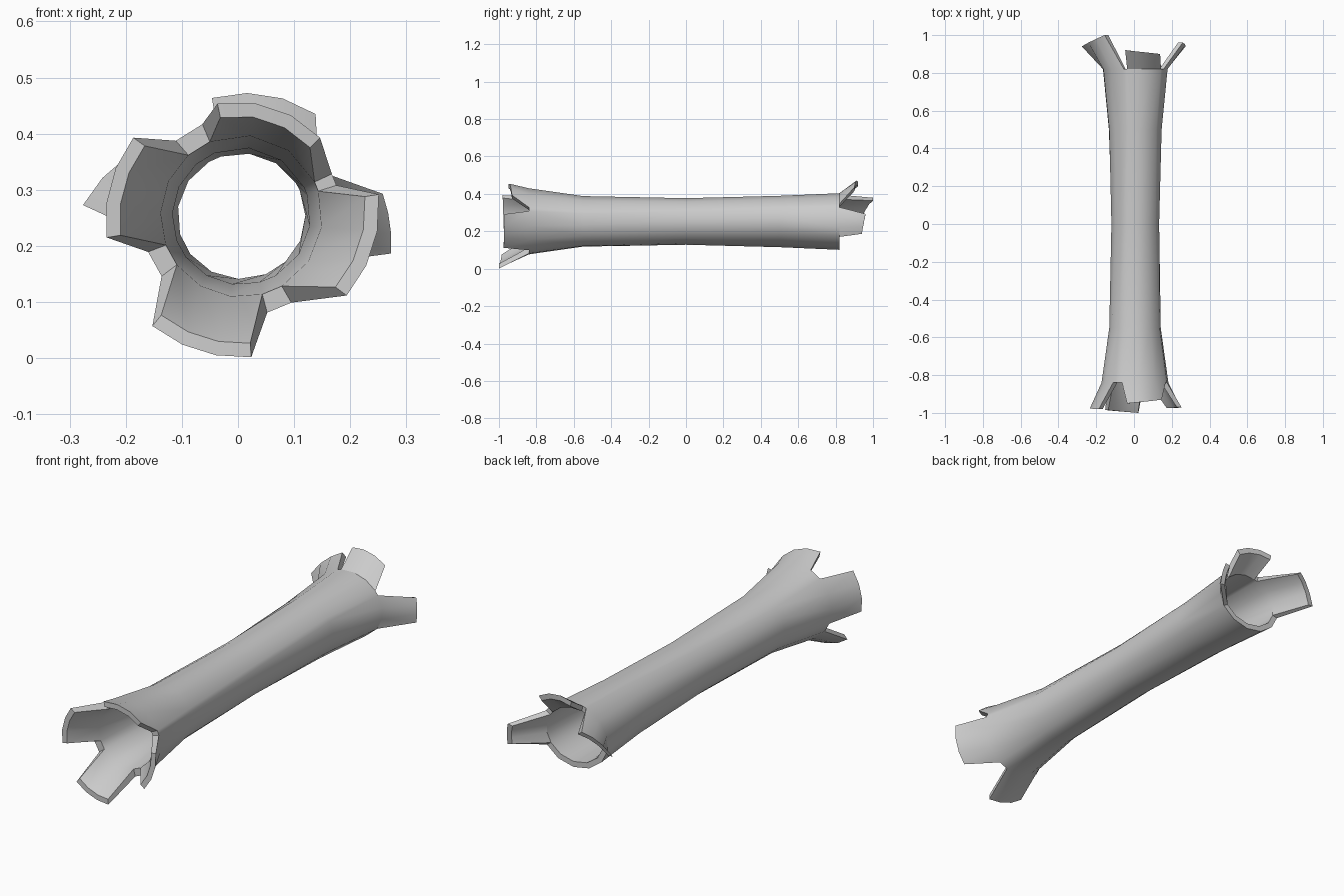
import bpy, bmesh, math

if "Cube" in bpy.data.objects:
    bpy.data.objects.remove(bpy.data.objects["Cube"])

CX, CZ = 0.006, 0.253

def spread(pairs):
    """Four evenly spaced values for every (start, end) pair."""
    return [a + (b - a) * k / 3 for a, b in pairs for k in range(4)]

# Angular spans of the four sectors (top, right, bottom, left), seen from the front
front = spread([(113, 25), (18, -60), (-75, -143), (-159, -229)])
back = spread([(104, 38), (30, -33), (-60, -143), (-168, -250)])
N = len(front)

# Splinter tips: (angle span, radius span, y span); None = plain rim
front_tips = [((102, 45), (.205, .198), (-.95, -.93)),
              ((9, -37), (.248, .235), (-.97, -.975)),
              ((-86, -129), (.252, .252), (-1.0, -.985)),
              ((-171, -216), (.243, .238), (-.975, -.98))]
back_tips = [((104, 54), (.217, .225), (.92, .90)),
             ((9, -14), (.255, .275), (.96, .94)),
             None,
             ((-184, -218), (.283, .205), (.94, 1.0))]

# Trunk rings: y, outer rx, outer rz, wall thickness, blend from front to back angles
rings = [(-.84, .178, .178, .034, 0), (-.55, .137, .136, .014, 0),
         (0, .127, .125, .013, .5), (.5, .142, .138, .016, 1),
         (.82, .174, .152, .026, 1)]

bm = bmesh.new()

def point(angle, rx, rz, y):
    a = math.radians(angle)
    return bm.verts.new((CX + rx * math.cos(a), y, CZ + rz * math.sin(a)))

def pair(angle, rx, rz, y, wall):
    """Outer and inner vertex at one place on the wall."""
    return (point(angle, rx, rz, y), point(angle, rx - wall, rz - wall, y))

outer_faces, twin = [], {}

def quad(a, b, c, d):
    for o, i in (a, b, c, d):
        twin[o] = i
    outer_faces.append(bm.faces.new([p[0] for p in (a, b, c, d)]))

# Hollow trunk
loops = []
for y, rx, rz, wall, t in rings:
    loops.append([pair(f + (b - f) * t, rx, rz, y, wall) for f, b in zip(front, back)])
for low, high in zip(loops, loops[1:]):
    for i in range(N):
        j = (i + 1) % N
        quad(low[i], low[j], high[j], high[i])

# Splayed splinters at both ends
for loop, tips in ((loops[0], front_tips), (loops[-1], back_tips)):
    for s, tip in enumerate(tips):
        if tip is None:
            continue
        angles, radii, ys = (spread([v]) for v in tip)
        end = [pair(a, r, r, y, .025) for a, r, y in zip(angles, radii, ys)]
        base = loop[4 * s:4 * s + 4]
        for k in range(3):
            quad(base[k], base[k + 1], end[k + 1], end[k])

# Inner wall and broken rim
rim = [e for e in bm.edges if len(e.link_faces) == 1]
for f in outer_faces:
    bm.faces.new([twin[v] for v in reversed(f.verts)])
for e in rim:
    a, b = e.verts
    bm.faces.new((a, b, twin[b], twin[a]))
bmesh.ops.recalc_face_normals(bm, faces=bm.faces)

mesh = bpy.data.meshes.new("hollow_log")
bm.to_mesh(mesh)
bm.free()
log = bpy.data.objects.new("hollow_log", mesh)
bpy.context.collection.objects.link(log)
bpy.context.view_layer.objects.active = log
log.select_set(True)
bpy.ops.object.shade_smooth_by_angle(angle=math.radians(32))
